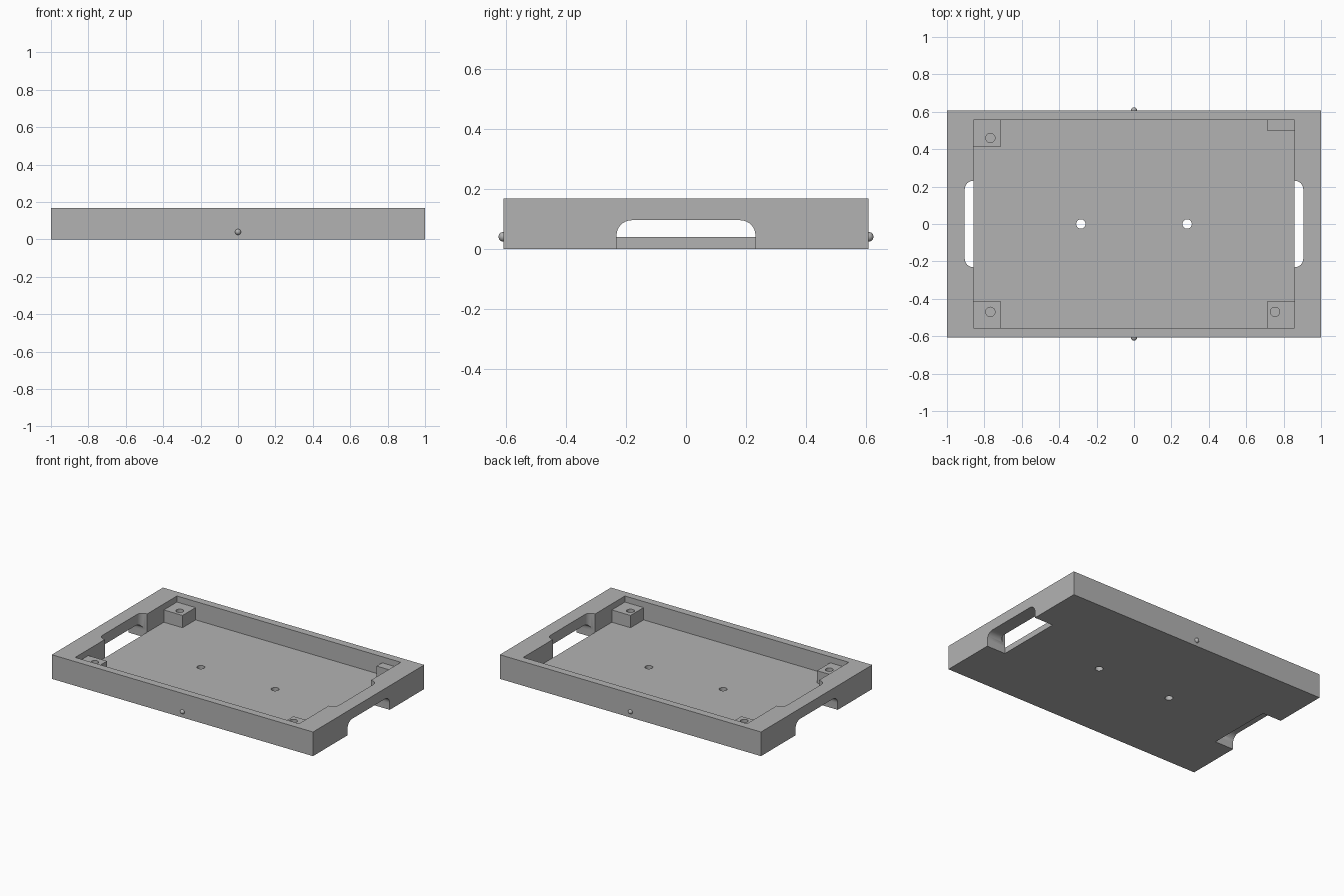
import bpy
import bmesh
from mathutils import Vector

if "Cube" in bpy.data.objects:
    bpy.data.objects.remove(bpy.data.objects["Cube"])

# Overall dimensions
HALF_X, HALF_Y, HEIGHT = 1.0, 0.608, 0.167
IN_X, IN_Y, FLOOR = 0.857, 0.556, 0.04
GRIP_X, GRIP_Y, GRIP_TOP = 0.905, 0.231, 0.095
POST, POST_TOP, HOLE = 0.143, 0.125, 0.025

grey = bpy.data.materials.new("plain grey")
grey.use_nodes = True
colour = (0.45, 0.45, 0.45, 1.0)
grey.diffuse_color = colour
grey.node_tree.nodes["Principled BSDF"].inputs["Base Color"].default_value = colour


def finish(name, bm):
    mesh = bpy.data.meshes.new(name)
    bm.to_mesh(mesh)
    bm.free()
    obj = bpy.data.objects.new(name, mesh)
    bpy.context.collection.objects.link(obj)
    mesh.materials.append(grey)
    return obj


def box(name, low, high, round_axis=None, radius=0.0):
    """Box between two corners, optionally rounded along the edges of one axis."""
    low, high = Vector(low), Vector(high)
    bm = bmesh.new()
    bmesh.ops.create_cube(bm, size=1)
    for v in bm.verts:
        v.co = (low + high) / 2 + v.co * (high - low)
    if round_axis is not None:
        edges = [e for e in bm.edges
                 if abs((e.verts[0].co - e.verts[1].co)[round_axis]) > 1e-4]
        bmesh.ops.bevel(bm, geom=edges, offset=radius, segments=8,
                        profile=0.5, affect='EDGES')
    return finish(name, bm)


def hole_cutter(x, y, bottom, top):
    bm = bmesh.new()
    bmesh.ops.create_cone(bm, cap_ends=True, segments=32, radius1=HOLE,
                          radius2=HOLE, depth=top - bottom)
    bmesh.ops.translate(bm, verts=bm.verts, vec=(x, y, (bottom + top) / 2))
    return finish("hole_cutter", bm)


def smooth(obj):
    bpy.ops.object.select_all(action='DESELECT')
    obj.select_set(True)
    bpy.context.view_layer.objects.active = obj
    bpy.ops.object.shade_smooth_by_angle(angle=0.6)


def cut(obj, cutters):
    """Subtract each cutter from the object, then discard the cutters."""
    bpy.context.view_layer.objects.active = obj
    for cutter in cutters:
        cutter.hide_render = True
        mod = obj.modifiers.new("cut", 'BOOLEAN')
        mod.operation, mod.solver, mod.object = 'DIFFERENCE', 'EXACT', cutter
        bpy.ops.object.modifier_apply(modifier=mod.name)
        bpy.data.objects.remove(cutter)
    smooth(obj)


# Rim: open frame with finger recesses inside and arched grips through both ends
rim = box("tray_rim", (-HALF_X, -HALF_Y, 0), (HALF_X, HALF_Y, HEIGHT))
cut(rim, [
    box("cavity_cutter", (-IN_X, -IN_Y, -1), (IN_X, IN_Y, 1)),
    box("recess_cutter", (-GRIP_X, -GRIP_Y, -1), (GRIP_X, GRIP_Y, 1), 2, 0.045),
    box("grip_cutter", (-2, -GRIP_Y, -1), (2, GRIP_Y, GRIP_TOP), 0, 0.05),
])

# Floor with two drain holes
floor = box("tray_floor", (-IN_X, -IN_Y, 0), (IN_X, IN_Y, FLOOR))
cut(floor, [hole_cutter(s * 0.284, 0, -1, 1) for s in (-1, 1)])

# Corner posts with screw holes; the back left one is a narrow plain block
for name, sx, sy, hole in (("front_right_post", -1, -1, (-0.768, -0.47)),
                           ("front_left_post", 1, -1, (0.754, -0.47)),
                           ("back_right_post", -1, 1, (-0.768, 0.46)),
                           ("back_left_post", 1, 1, None)):
    depth = POST if hole else 0.06
    xs = sorted((sx * IN_X, sx * (IN_X - POST)))
    ys = sorted((sy * IN_Y, sy * (IN_Y - depth)))
    post = box(name, (xs[0], ys[0], FLOOR), (xs[1], ys[1], POST_TOP))
    if hole:
        cut(post, [hole_cutter(*hole, FLOOR + 0.01, 1)])

# Small round pegs on the front and back faces
for name, side in (("front_peg", -1), ("back_peg", 1)):
    bm = bmesh.new()
    bmesh.ops.create_uvsphere(bm, u_segments=24, v_segments=12, radius=0.016)
    bmesh.ops.translate(bm, verts=bm.verts, vec=(0, side * HALF_Y, FLOOR))
    smooth(finish(name, bm))
